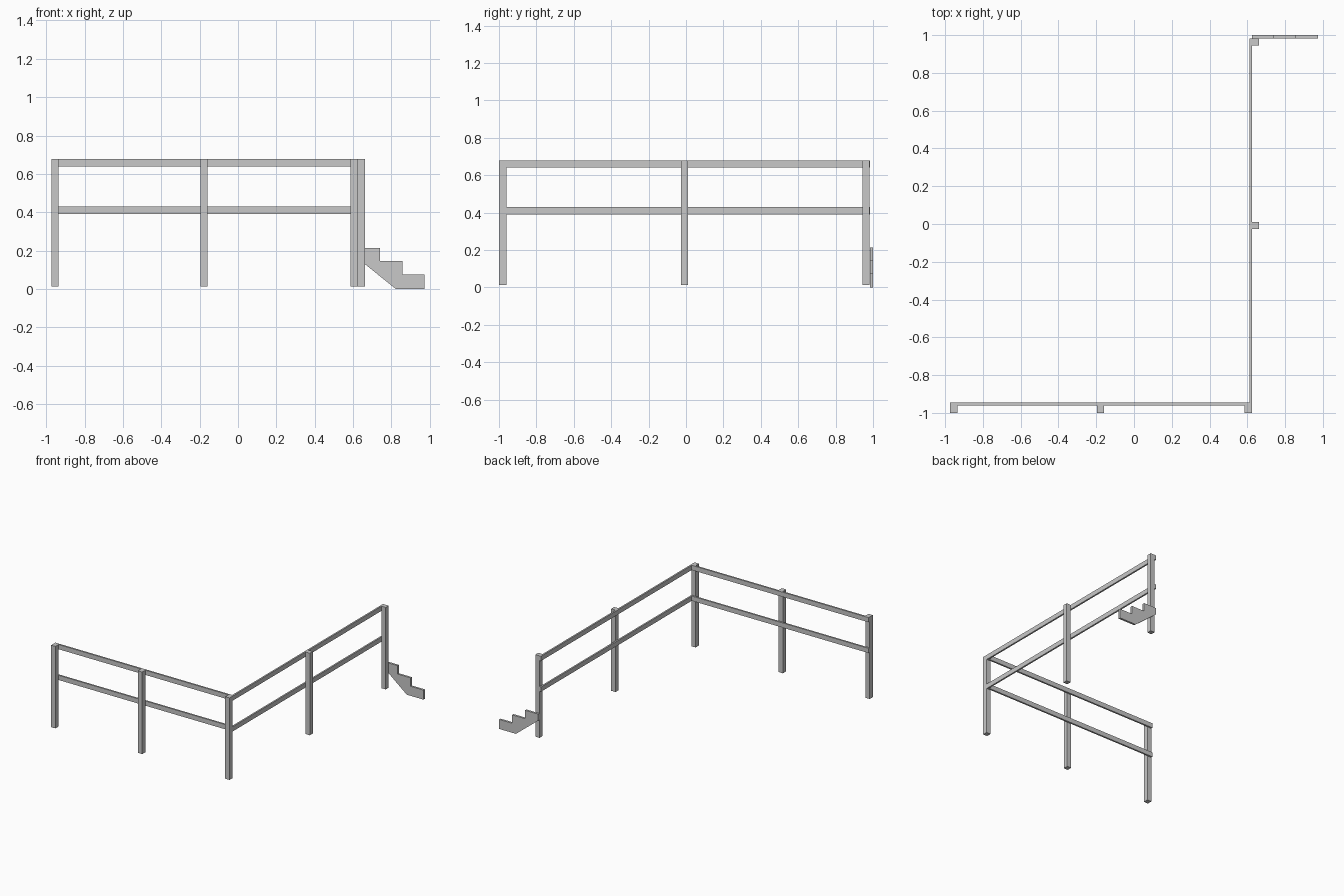
import bpy
import bmesh

cube = bpy.data.objects.get("Cube")
if cube:
    bpy.data.objects.remove(cube, do_unlink=True)

gray = bpy.data.materials.new("light_gray")
gray.use_nodes = True
COLOUR = (0.58, 0.58, 0.58, 1)
gray.diffuse_color = COLOUR
gray.node_tree.nodes["Principled BSDF"].inputs["Base Color"].default_value = COLOUR


def prism(name, outline, y0, y1):
    """Extrude an outline in the XZ plane from y0 to y1."""
    bm = bmesh.new()
    face = bm.faces.new([bm.verts.new((x, y0, z)) for x, z in outline])
    moved = bmesh.ops.extrude_face_region(bm, geom=[face])["geom"]
    verts = [g for g in moved if isinstance(g, bmesh.types.BMVert)]
    bmesh.ops.translate(bm, verts=verts, vec=(0, y1 - y0, 0))
    bmesh.ops.recalc_face_normals(bm, faces=bm.faces)
    mesh = bpy.data.meshes.new(name)
    bm.to_mesh(mesh)
    bm.free()
    mesh.materials.append(gray)
    obj = bpy.data.objects.new(name, mesh)
    bpy.context.collection.objects.link(obj)


def box(name, xs, ys, zs):
    (x0, x1), (z0, z1) = xs, zs
    prism(name, [(x0, z0), (x1, z0), (x1, z1), (x0, z1)], *ys)


POST = 0.038
CORNER_X, RAIL_Y = 0.624, -0.96
RIGHT_X = -0.973
HEIGHT = (0.014, 0.678)

# Posts in front of the front rails
for name, x in (("right_post", RIGHT_X), ("front_middle_post", -0.196),
                ("corner_post", CORNER_X - POST)):
    box(name, (x, x + POST), (-1, RAIL_Y), HEIGHT)

# Posts outside the side rails
for name, y in (("side_middle_post", -0.027), ("back_post", 0.944)):
    box(name, (CORNER_X, CORNER_X + POST), (y, y + POST), HEIGHT)

# Upper and lower rails along both runs
for name, z in (("lower", 0.391), ("upper", 0.64)):
    span = (z, z + POST)
    box(name + "_front_rail", (RIGHT_X, CORNER_X - 0.013), (RAIL_Y, RAIL_Y + 0.014), span)
    box(name + "_side_rail", (CORNER_X - 0.013, CORNER_X), (RAIL_Y, 0.983), span)

# Stepped stair stringer beside the back post
steps = [(CORNER_X, 0.16), (0.823, 0), (0.973, 0), (0.973, 0.077), (0.857, 0.077),
         (0.857, 0.145), (0.741, 0.145), (0.741, 0.213), (CORNER_X, 0.213)]
prism("stair_stringer", steps, 0.983, 1)
